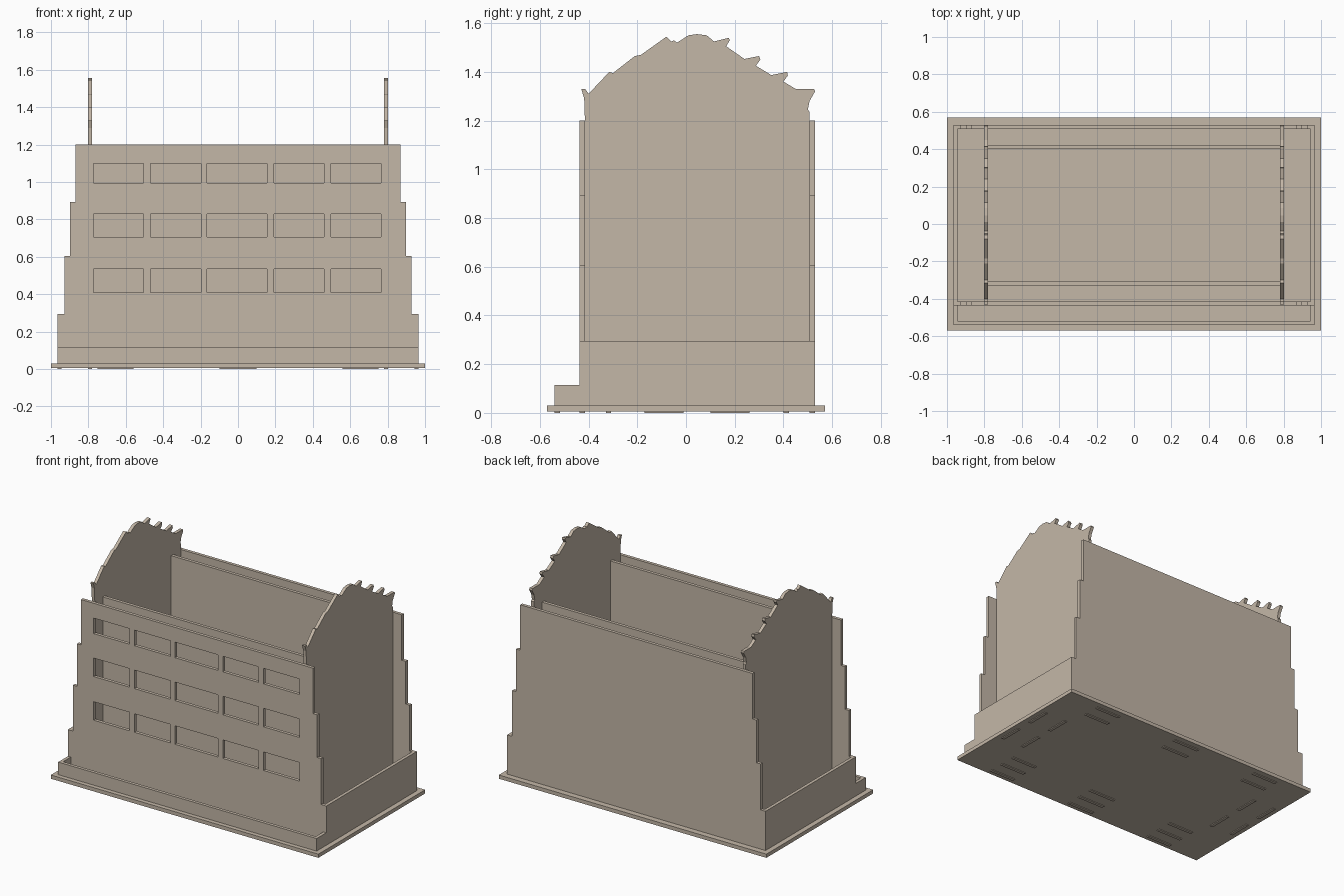
import bpy
from mathutils import Matrix

if "Cube" in bpy.data.objects:
    bpy.data.objects.remove(bpy.data.objects["Cube"])

wood = bpy.data.materials.new("pale plywood")
wood.diffuse_color = (0.552, 0.474, 0.387, 1)
wood.use_nodes = True
wood.node_tree.nodes["Principled BSDF"].inputs["Base Color"].default_value = wood.diffuse_color

T = 0.022            # sheet thickness
FLOOR = 0.03         # top of the base plate

# local sheet axes -> world, for sheets facing y, x and z
AXES = {
    "y": Matrix(((1, 0, 0, 0), (0, 0, -1, 0), (0, 1, 0, 0), (0, 0, 0, 1))),
    "x": Matrix(((0, 0, 1, 0), (1, 0, 0, 0), (0, 1, 0, 0), (0, 0, 0, 1))),
    "z": Matrix.Identity(4),
}


def sheet(name, outline, axis, pos, holes=(), thick=T):
    """Cut a flat sheet from an outline with holes, centred at pos on its axis."""
    cu = bpy.data.curves.new(name, 'CURVE')
    cu.dimensions = '2D'
    cu.fill_mode = 'BOTH'
    cu.extrude = thick / 2
    for loop in (outline, *holes):
        sp = cu.splines.new('POLY')
        sp.points.add(len(loop) - 1)
        for p, (u, v) in zip(sp.points, loop):
            p.co = (u, v, 0, 1)
        sp.use_cyclic_u = True
    tmp = bpy.data.objects.new(name + "_curve", cu)
    bpy.context.collection.objects.link(tmp)
    bpy.context.view_layer.update()
    dg = bpy.context.evaluated_depsgraph_get()
    me = bpy.data.meshes.new_from_object(tmp.evaluated_get(dg))
    bpy.data.objects.remove(tmp)
    move = Matrix.Translation({"x": (pos, 0, 0), "y": (0, pos, 0), "z": (0, 0, pos)}[axis])
    me.transform(move @ AXES[axis])
    me.materials.clear()
    me.materials.append(wood)
    for f in me.polygons:
        f.material_index = 0
        f.use_smooth = False
    ob = bpy.data.objects.new(name, me)
    bpy.context.collection.objects.link(ob)
    return ob


def rect(u0, u1, v0, v1):
    return [(u0, v0), (u1, v0), (u1, v1), (u0, v1)]


def foot(u0, u1, tabs):
    """Bottom edge from u0 to u1 with tabs that pass through the base."""
    pts = [(u0, FLOOR)]
    for a, b in tabs:
        pts += [(a, FLOOR), (a, 0), (b, 0), (b, FLOOR)]
    return pts + [(u1, FLOOR)]


X_TABS = [(-0.75, -0.56), (-0.10, 0.10), (0.56, 0.75)]
Y_TABS = [(-0.17, -0.01), (0.10, 0.26)]

# base plate, held just above the tab ends
sheet("base_plate", rect(-1, 1, -0.57, 0.57), "z", 0.0175, thick=0.025)

# stepped front and back walls; the front one has three rows of windows
steps = [(0.944, 0.295), (0.928, 0.295), (0.928, 0.605), (0.898, 0.605),
         (0.898, 0.893), (0.868, 0.893), (0.868, 1.2)]
wall = foot(-0.944, 0.944, X_TABS) + steps + [(-u, v) for u, v in reversed(steps)]
columns = [(-0.773, -0.505), (-0.468, -0.198), (-0.166, 0.155), (0.193, 0.46), (0.497, 0.765)]
rows = [(0.41, 0.535), (0.705, 0.83), (0.995, 1.10)]
windows = [rect(*c, *r) for r in rows for c in columns]
sheet("front_wall", wall, "y", -0.426, windows)
sheet("back_wall", wall, "y", 0.519)

# plain inner walls between the two end panels
inner = foot(-0.78, 0.78, X_TABS) + [(0.78, 1.2), (-0.78, 1.2)]
sheet("inner_front_wall", inner, "y", -0.318)
sheet("inner_back_wall", inner, "y", 0.411)

# low front skirt
sheet("front_skirt", foot(-0.944, 0.944, X_TABS) + [(0.944, 0.115), (-0.944, 0.115)], "y", -0.529)

# end panels with an arched, scalloped top (outline runs back to front)
crest = [(0.508, 1.235), (0.50, 1.245), (0.507, 1.28), (0.53, 1.32), (0.525, 1.33),
         (0.45, 1.33), (0.40, 1.36), (0.418, 1.385), (0.415, 1.40), (0.35, 1.387),
         (0.287, 1.425), (0.305, 1.45), (0.30, 1.465), (0.24, 1.453), (0.165, 1.505),
         (0.18, 1.53), (0.175, 1.54), (0.115, 1.525), (0.085, 1.55), (0.045, 1.555),
         (0.01, 1.55), (-0.037, 1.52), (-0.05, 1.53), (-0.06, 1.525), (-0.08, 1.545),
         (-0.185, 1.47), (-0.21, 1.465), (-0.30, 1.395), (-0.315, 1.40), (-0.40, 1.31),
         (-0.414, 1.33), (-0.43, 1.33), (-0.418, 1.29), (-0.415, 1.2)]
end = foot(-0.415, 0.508, Y_TABS) + crest
# side skirts drop to the low skirt height at the front
skirt = foot(-0.54, 0.53, Y_TABS) + [(0.53, 0.295), (-0.437, 0.295), (-0.437, 0.115), (-0.54, 0.115)]
for side, s in (("left", -1), ("right", 1)):
    sheet(side + "_end_panel", end, "x", s * 0.791)
    sheet(side + "_skirt", skirt, "x", s * 0.955)
